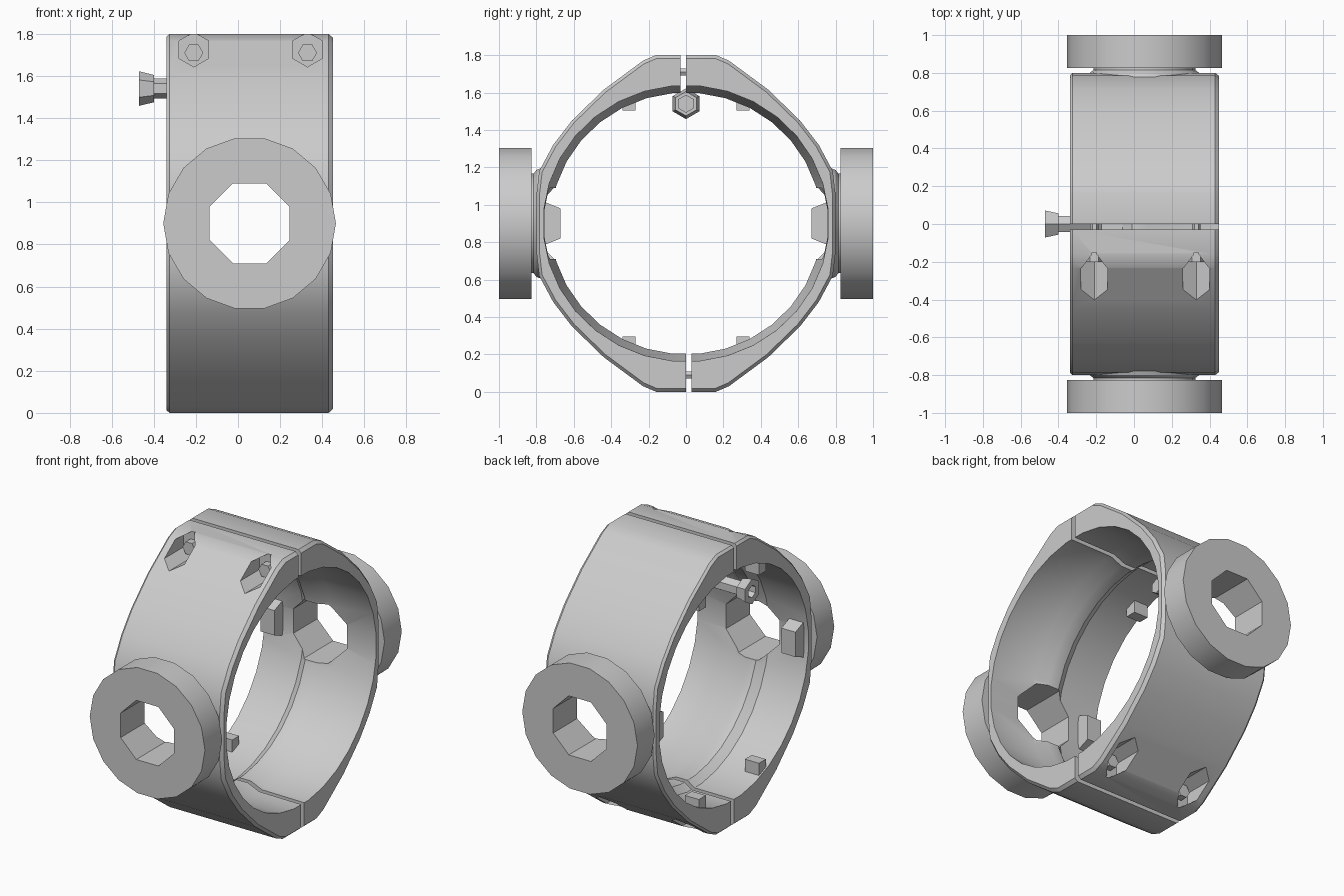
import bpy
import bmesh
from math import cos, sin, pi, radians

CZ = 0.9      # height of the ring axis
CX = 0.055    # middle of the ring's width

if "Cube" in bpy.data.objects:
    bpy.data.objects.remove(bpy.data.objects["Cube"])

grey = bpy.data.materials.new("plain grey")
grey.use_nodes = True
grey.diffuse_color = (0.6, 0.6, 0.6, 1)
grey.node_tree.nodes["Principled BSDF"].inputs["Base Color"].default_value = (0.6, 0.6, 0.6, 1)


def loft(name, loops):
    """Closed solid through a row of matching loops, capped at both ends."""
    bm = bmesh.new()
    rings = [[bm.verts.new(p) for p in loop] for loop in loops]
    for a, b in zip(rings, rings[1:]):
        n = len(a)
        for i in range(n):
            bm.faces.new((a[i], a[(i + 1) % n], b[(i + 1) % n], b[i]))
    bm.faces.new(rings[0])
    bm.faces.new(rings[-1])
    bmesh.ops.recalc_face_normals(bm, faces=bm.faces)
    mesh = bpy.data.meshes.new(name)
    bm.to_mesh(mesh)
    bm.free()
    mesh.materials.append(grey)
    ob = bpy.data.objects.new(name, mesh)
    bpy.context.collection.objects.link(ob)
    return ob


def turned(name, axis, a, z, stations, sides, phase=0.0, sy=1.0):
    """Lathe along x or y; a is the other horizontal centre, stations are (t, radius)."""
    loops = []
    for t, r in stations:
        loop = []
        for i in range(sides):
            w = phase + 2 * pi * i / sides
            u, v = a + r * sy * cos(w), z + r * sin(w)
            loop.append((t, u, v) if axis == "x" else (u, t, v))
        loops.append(loop)
    return loft(name, loops)


def block(name, x, hx, y0, y1, z, h0, h1):
    """Box along y whose half height runs from h0 to h1."""
    return loft(name, [[(x + sx * hx, y, z + sz * h)
                        for sx, sz in ((-1, -1), (1, -1), (1, 1), (-1, 1))]
                       for y, h in ((y0, h0), (y1, h1))])


def cut(target, cutter):
    mod = target.modifiers.new("cut", "BOOLEAN")
    mod.operation = "DIFFERENCE"
    mod.solver = "EXACT"
    mod.object = cutter
    bpy.context.view_layer.objects.active = target
    bpy.ops.object.modifier_apply(modifier=mod.name)
    bpy.data.objects.remove(cutter)


# Ring body: one quarter of the outline mirrored, with chamfered rims
quarter = [(0.80, 0.15), (0.785, 0.28), (0.71, 0.42), (0.61, 0.55),
           (0.44, 0.715), (0.23, 0.87), (0.16, 0.90)]
half = quarter + [(-y, z) for y, z in reversed(quarter)]
outline = half + [(-y, -z) for y, z in half]
rims = [(-0.34, 0.985), (-0.325, 1), (0.43, 1), (0.45, 0.98)]
ring = loft("clamp_ring", [[(x, y * s, CZ + z * s) for y, z in outline] for x, s in rims])

# Bore with a raised ridge around its middle
bore = [(-0.5, 0.735), (-0.06, 0.735), (-0.01, 0.70), (0.07, 0.70), (0.15, 0.735), (0.6, 0.74)]
cut(ring, turned("bore_cutter", "x", 0, CZ, bore, 32, pi / 32, 1.035))

BOLT_X = (-0.21, 0.33)
for s in (1, -1):
    # Split between the two halves
    cut(ring, block("split_cutter", 0, 1, -0.03 * s, 0, CZ + 0.8 * s, 0.25, 0.25))
    # Bolt pockets on one side of each split
    for x in BOLT_X:
        cut(ring, turned("pocket_cutter", "y", x, CZ + 0.825 * s,
                         [(-0.15 * s, 0.082), (-0.55 * s, 0.082)], 6, pi / 6))

# Trunnion hubs: disc and flared neck, with an octagonal hole through both
hole = 0.19 / cos(pi / 8)
for s, side in ((-1, "front"), (1, "back")):
    hub = turned(side + "_hub", "y", CX, CZ,
                 [(0.775 * s, 0.30), (0.80 * s, 0.29), (0.815 * s, 0.27), (0.825 * s, 0.27),
                  (0.825 * s, 0.41), (1.0 * s, 0.41)], 18)
    for part in (hub, ring):
        cut(part, turned("hole_cutter", "y", CX, CZ,
                         [(0.5 * s, hole), (1.2 * s, hole)], 8, pi / 8))
    # Inner tab beside the hole
    block(side + "_hub_tab", -0.26, 0.05, 0.77 * s, 0.67 * s, CZ, 0.12, 0.08)

# Bolts across the splits and the small blocks inside the bore
for s, end in ((1, "top"), (-1, "bottom")):
    for x in BOLT_X:
        turned(end + "_bolt", "y", x, CZ + 0.81 * s,
               [(-0.20 * s, 0.045), (-0.14 * s, 0.045), (-0.14 * s, 0.022), (0.1 * s, 0.022)], 6)
    for y in (-0.305, 0.305):
        block(end + "_bolt_block", -0.28, 0.05, y - 0.035, y + 0.035, CZ + 0.655 * s, 0.05, 0.05)

# Side thumb screw with a flared, recessed hexagonal head
screw = [(-0.425, 0.03), (-0.47, 0.04), (-0.47, 0.082), (-0.40, 0.065), (-0.40, 0.048), (-0.17, 0.048)]
turned("side_screw", "x", 0, 1.54, screw, 6, pi / 6)

# Soft shading with sharp edges kept
bpy.ops.object.select_all(action="DESELECT")
for ob in bpy.context.scene.objects:
    if ob.type == "MESH" and grey.name in ob.data.materials:
        ob.select_set(True)
bpy.context.view_layer.objects.active = ring
bpy.ops.object.shade_smooth_by_angle(angle=radians(28))
